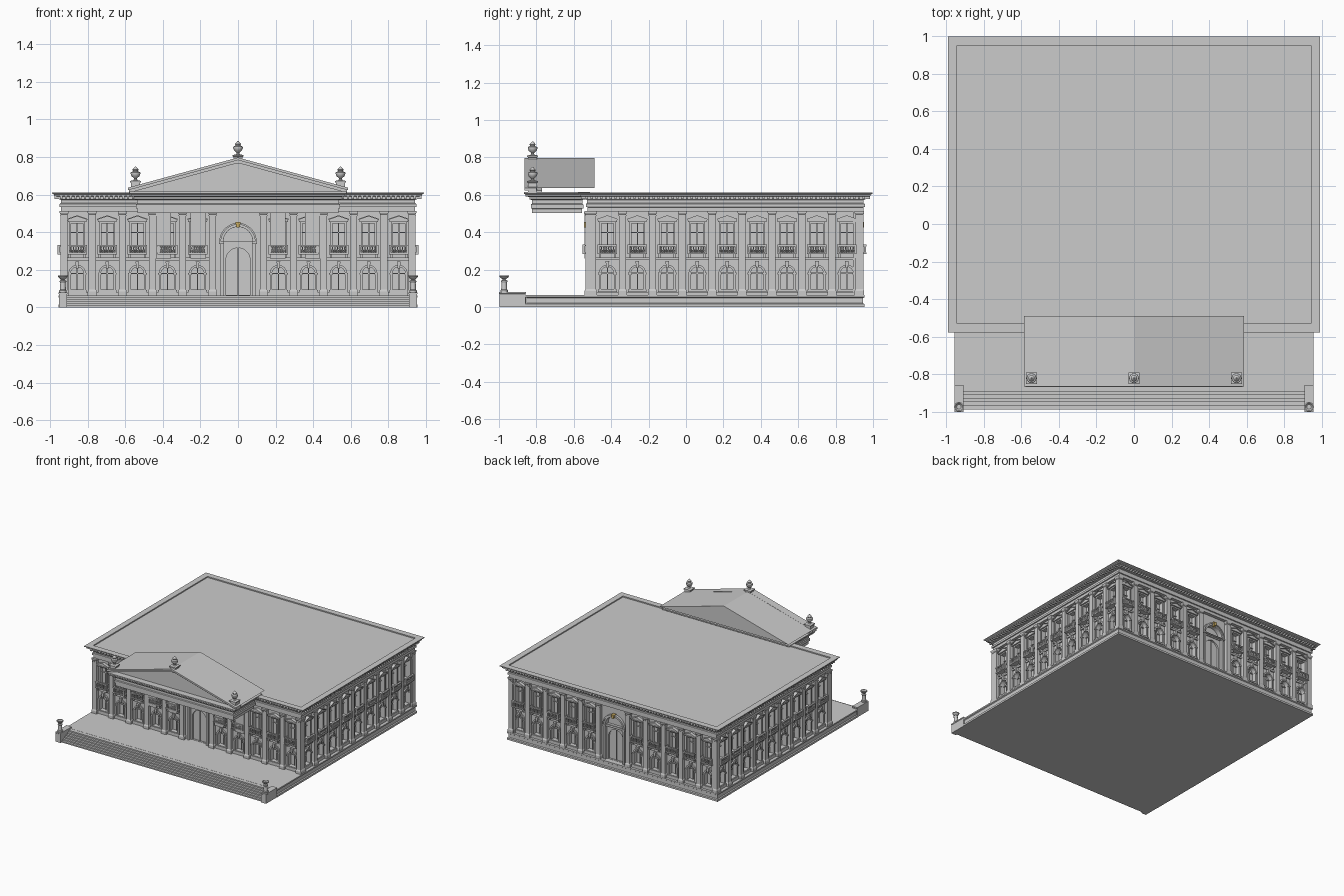
import bpy, bmesh
from math import pi, sin, cos, radians
from mathutils import Matrix, Vector

if "Cube" in bpy.data.objects:
    bpy.data.objects.remove(bpy.data.objects["Cube"])


def finish(name, bm, smooth=False):
    bmesh.ops.recalc_face_normals(bm, faces=bm.faces[:])
    me = bpy.data.meshes.new(name)
    for f in bm.faces:
        f.smooth = smooth
    bm.to_mesh(me)
    bm.free()
    if smooth:
        me.set_sharp_from_angle(angle=radians(35))
    return me


def place(name, me, x=0, y=0, z=0, rot=0):
    ob = bpy.data.objects.new(name, me)
    ob.location = (x, y, z)
    ob.rotation_euler.z = rot
    bpy.context.collection.objects.link(ob)
    return ob


def box(bm, x0, x1, y0, y1, z0, z1):
    m = Matrix.Translation(((x0 + x1) / 2, (y0 + y1) / 2, (z0 + z1) / 2))
    bmesh.ops.create_cube(bm, size=1, matrix=m @ Matrix.Diagonal((x1 - x0, y1 - y0, z1 - z0, 1)))


def loft(bm, rings):
    rs = [[bm.verts.new(p) for p in r] for r in rings]
    n = len(rs[0])
    for a, b in zip(rs, rs[1:]):
        for i in range(n):
            bm.faces.new((a[i], a[(i + 1) % n], b[(i + 1) % n], b[i]))
    bm.faces.new(rs[0][::-1])
    bm.faces.new(rs[-1])


def moulding(bm, x0, x1, y0, y1, prof):
    """Sweep an (offset, z) profile round a rectangle."""
    loft(bm, [[(x0 - o, y0 - o, z), (x1 + o, y0 - o, z), (x1 + o, y1 + o, z), (x0 - o, y1 + o, z)]
              for o, z in prof])


def lathe(bm, prof, n=16, x=0, y=0):
    loft(bm, [[(x + r * cos(2 * pi * i / n), y + r * sin(2 * pi * i / n), z) for i in range(n)]
              for r, z in prof])


def plate(bm, loops, y, depth):
    """Extrude x-z outlines (later loops are holes) forward from y."""
    cu = bpy.data.curves.new("outline", 'CURVE')
    cu.dimensions, cu.fill_mode, cu.extrude = '2D', 'BOTH', depth / 2
    for lp in loops:
        s = cu.splines.new('POLY')
        s.points.add(len(lp) - 1)
        for p, (a, b) in zip(s.points, lp):
            p.co = (a, b, 0, 1)
        s.use_cyclic_u = True
    ob = bpy.data.objects.new("outline", cu)
    bpy.context.collection.objects.link(ob)
    me = bpy.data.meshes.new_from_object(ob.evaluated_get(bpy.context.evaluated_depsgraph_get()))
    me.transform(Matrix.Translation((0, y - depth / 2, 0)) @ Matrix.Rotation(pi / 2, 4, 'X'))
    bm.from_mesh(me)
    bpy.data.objects.remove(ob)
    bpy.data.curves.remove(cu)
    bpy.data.meshes.remove(me)


def rect(w, z0, z1):
    return [(-w, z0), (w, z0), (w, z1), (-w, z1)]


def arch(r, z0, spring, n=16):
    return [(-r, z0), (r, z0)] + [(r * cos(pi * i / n), spring + r * sin(pi * i / n)) for i in range(n + 1)]


def chevron(w, z0, z1, h):
    return [(-w, z0), (0, z1), (w, z0), (w, z0 - h), (0, z1 - h), (-w, z0 - h)]


# Platform, steps and the core behind the walls
bm = bmesh.new()
moulding(bm, -.955, .955, -.86, .955, [(0, 0), (0, .015), (-.008, .02), (-.008, .048), (0, .053), (0, .064)])
place("platform", finish("platform", bm))
bm = bmesh.new()
for i in range(6):
    box(bm, -.912, .912, -.985 + .019 * i, -.855, .0105 * i, .0105 * (i + 1))
place("front_steps", finish("front_steps", bm))
bm = bmesh.new()
box(bm, -.89, .89, -.485, .895, .06, .56)
place("wall_core", finish("wall_core", bm))

# One window bay in local space: wall face at y=0, outward is -y
bm = bmesh.new()
plate(bm, [rect(.08, .06, .53), arch(.034, .095, .18), rect(.032, .305, .445)], .028, .028)
box(bm, -.08, .08, -.012, 0, .06, .078)
box(bm, -.08, .08, -.01, 0, .25, .265)
wall_bay = finish("wall_bay", bm)
bm = bmesh.new()
plate(bm, [arch(.046, .085, .18), arch(.034, .095, .18)], .002, .012)
plate(bm, [[(-.006, .208), (.006, .208), (.01, .245), (-.01, .245)]], 0, .022)
for s in (-1, 1):
    box(bm, s * .04 - .01, s * .04 + .01, -.016, 0, .174, .184)
box(bm, -.05, .05, -.016, 0, .08, .092)
box(bm, -.003, .003, .018, .026, .095, .21)
box(bm, -.034, .034, .018, .026, .177, .183)
lower_frame = finish("lower_window_frame", bm)
bm = bmesh.new()
plate(bm, [rect(.042, .285, .455), rect(.032, .305, .445)], .002, .012)
box(bm, -.05, .05, -.022, 0, .455, .463)
plate(bm, [[(-.052, .463), (.052, .463), (.052, .468), (0, .487), (-.052, .468)]], 0, .018)
plate(bm, [chevron(.054, .471, .49, .006)], 0, .026)
box(bm, -.003, .003, .018, .026, .305, .445)
box(bm, -.032, .032, .018, .026, .395, .4)
upper_frame = finish("upper_window_frame", bm)
bm = bmesh.new()
box(bm, -.052, .052, -.042, 0, .282, .291)
box(bm, -.052, .052, -.042, -.028, .324, .333)
for s in (-1, 1):
    box(bm, s * .047 - .005, s * .047 + .005, -.041, -.029, .291, .324)
    box(bm, s * .047 - .004, s * .047 + .004, -.03, 0, .325, .332)
    plate(bm, [[(s * .04 - .006, .262), (s * .04 + .006, .262), (s * .04 + .006, .282), (s * .04 - .006, .282)]], 0, .022)
for i in range(6):
    lathe(bm, [(.003, .29), (.0055, .301), (.0025, .313), (.004, .325)], 6, -.0325 + .013 * i, -.035)
balcony = finish("balcony", bm)

# Pilaster with base and capital
bm = bmesh.new()
moulding(bm, -.019, .019, -.026, 0, [(.005, .064), (.005, .085), (.002, .092), (0, .095), (0, .485),
                                     (.002, .487), (.002, .491), (0, .494), (.005, .503), (.005, .512)])
pilaster = finish("pilaster", bm)

# Tall arched door bay
bm = bmesh.new()
plate(bm, [rect(.136, .06, .53), arch(.078, .064, .35)], .028, .028)
door_wall = finish("door_wall", bm)
bm = bmesh.new()
plate(bm, [arch(.094, .064, .35, 24), arch(.078, .06, .35, 24)], .002, .014)
plate(bm, [arch(.099, .345, .35, 24), arch(.09, .346, .35, 24)], .002, .022)
for s in (-1, 1):
    box(bm, s * .088 - .014, s * .088 + .014, -.02, .002, .338, .35)
box(bm, -.078, .078, .005, .028, .338, .35)
plate(bm, [rect(.078, .064, .338), arch(.064, .066, .252)], .026, .014)
box(bm, -.002, .002, .018, .026, .066, .315)
door_frame = finish("door_frame", bm)
bm = bmesh.new()
plate(bm, [[(-.008, .425), (.008, .425), (.014, .455), (-.014, .455)]], 0, .03)
keystone = finish("door_keystone", bm)
gold = bpy.data.materials.new("gold")
gold.diffuse_color = (.6, .42, .12, 1)
gold.use_nodes = True
gold.node_tree.nodes["Principled BSDF"].inputs["Base Color"].default_value = gold.diffuse_color
keystone.materials.append(gold)

# Distribute bays and pilasters round the four sides
bays = [s * (.215 + .16 * k) for s in (-1, 1) for k in range(5)]
cols = [s * min(.135 + .16 * k, .925) for s in (-1, 1) for k in range(6)]
side_bays = [-.42 + .16 * k for k in range(9)]
side_cols = [min(max(-.5 + .16 * k, -.513), .925) for k in range(10)]
sides = [("front", lambda u: (u, -.512), 0, bays, cols), ("back", lambda u: (u, .922), pi, bays, cols),
         ("right", lambda u: (.918, u), pi / 2, side_bays, side_cols),
         ("left", lambda u: (-.918, u), -pi / 2, side_bays, side_cols)]
for side, at, rot, bs, cs in sides:
    for u in bs:
        for me in (wall_bay, lower_frame, upper_frame, balcony):
            place(f"{side}_{me.name}", me, *at(u), 0, rot)
    for u in cs:
        place(f"{side}_pilaster", pilaster, *at(u), 0, rot)
    if side in ("front", "back"):
        for me in (door_wall, door_frame, keystone):
            place(f"{side}_{me.name}", me, *at(0), 0, rot)

# Entablature with cornice and recessed flat roof
bm = bmesh.new()
moulding(bm, -.945, .945, -.532, .953, [
    (-.005, .51), (-.005, .533), (.003, .535), (.003, .551), (-.004, .555), (-.004, .572), (.008, .575),
    (.008, .59), (.033, .592), (.033, .6), (.045, .606), (.045, .612), (-.003, .612), (-.003, .603)])
place("entablature_roof", finish("entablature_roof", bm))
bm = bmesh.new()
for i in range(75):
    t = -.94 + 1.88 * i / 74
    box(bm, t - .006, t + .006, -.562, -.53, .577, .592)
    box(bm, t - .006, t + .006, .95, .983, .577, .592)
    if i < 59:
        v = -.53 + 1.48 * i / 58
        for s in (-1, 1):
            box(bm, s * .96 - .015, s * .96 + .015, v - .006, v + .006, .577, .592)
place("dentils", finish("dentils", bm))

# Portico entablature, pediment and roof
bm = bmesh.new()
moulding(bm, -.54, .54, -.828, -.55, [
    (-.005, .503), (-.005, .525), (.002, .527), (.002, .548), (-.004, .552), (-.004, .572), (.01, .576),
    (.01, .588), (.03, .592), (.03, .6), (.038, .606), (.038, .615)])
place("portico_entablature", finish("portico_entablature", bm))
bm = bmesh.new()
plate(bm, [[(-.565, .61), (.565, .61), (.565, .622), (0, .78), (-.565, .622)]], -.77, .045)
plate(bm, [chevron(.585, .637, .797, .014)], -.8, .064)
plate(bm, [chevron(.58, .625, .784, .016)], -.8, .045)
place("pediment", finish("pediment", bm))
bm = bmesh.new()
plate(bm, [[(-.585, .636), (.585, .636), (0, .796)]], -.49, .31)
place("portico_roof", finish("portico_roof", bm))

# Hanging banners by the entrance
bm = bmesh.new()
for c in (-.396, -.212, .212, .396):
    box(bm, c - .041, c + .041, -.546, -.542, .26, .506)
place("banners", finish("banners", bm))

# Finials on the pediment
bm = bmesh.new()
moulding(bm, -.024, .024, -.024, .024, [(0, -.03), (0, .008), (.006, .01), (.006, .017), (-.004, .02)])
lathe(bm, [(.014, .018), (.008, .026), (.008, .031), (.021, .043), (.026, .056), (.025, .063), (.014, .068),
           (.014, .073), (.017, .077), (.01, .085), (.003, .093)])
finial = finish("finial", bm, True)
for x, z in ((-.545, .655), (0, .792), (.545, .655)):
    place("pediment_finial", finial, x, -.82, z)

# Stair blocks with urns
bm = bmesh.new()
moulding(bm, -.022, .022, -.07, .07, [(0, 0), (0, .07), (.002, .072), (.002, .08)])
block = finish("stair_block", bm)
bm = bmesh.new()
lathe(bm, [(.02, .08), (.02, .09), (.016, .094), (.014, .13), (.018, .136), (.018, .141), (.008, .144),
           (.009, .149), (.02, .156), (.026, .164), (.026, .169), (.02, .169), (.012, .16)])
urn = finish("stair_urn", bm, True)
for s in (-1, 1):
    place("stair_block", block, s * .931, -.928)
    place("stair_urn", urn, s * .931, -.972)
